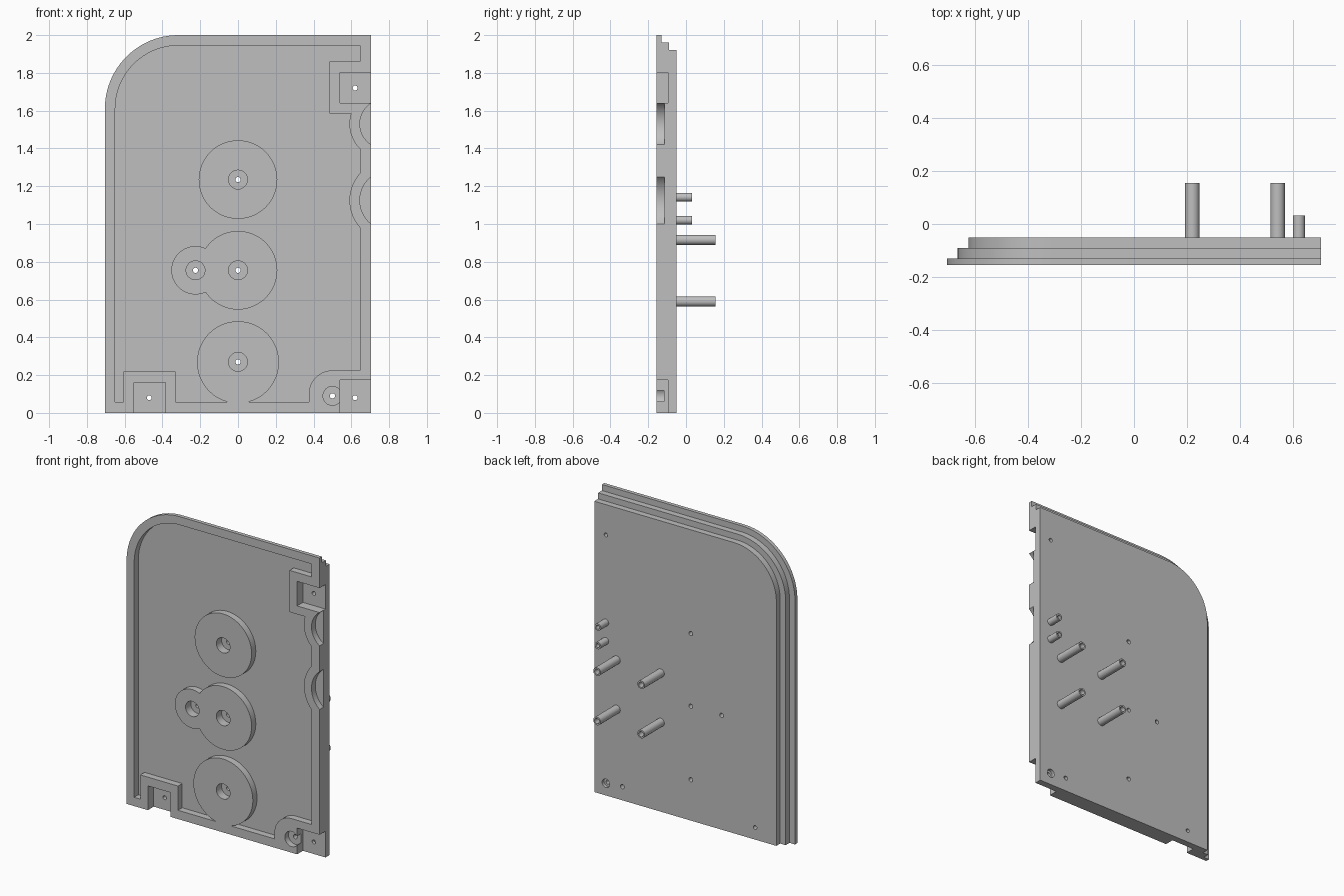
import bpy, bmesh
from math import sin, cos, pi, radians

cube = bpy.data.objects.get("Cube")
if cube:
    bpy.data.objects.remove(cube, do_unlink=True)

grey = bpy.data.materials.new("plain grey")
grey.use_nodes = True
COLOUR = (0.52, 0.52, 0.52, 1)
grey.diffuse_color = COLOUR
grey.node_tree.nodes["Principled BSDF"].inputs["Base Color"].default_value = COLOUR

FRONT, BACK = -0.155, -0.05


def loft(name, rings):
    """Closed solid through matching rings of 3D points."""
    bm = bmesh.new()
    loops = [[bm.verts.new(p) for p in ring] for ring in rings]
    n = len(loops[0])
    for a, b in zip(loops, loops[1:]):
        for i in range(n):
            j = (i + 1) % n
            bm.faces.new((a[i], a[j], b[j], b[i]))
    bm.faces.new(loops[0])
    bm.faces.new(loops[-1])
    bmesh.ops.recalc_face_normals(bm, faces=bm.faces)
    mesh = bpy.data.meshes.new(name)
    bm.to_mesh(mesh)
    bm.free()
    mesh.materials.append(grey)
    ob = bpy.data.objects.new(name, mesh)
    bpy.context.collection.objects.link(ob)
    return ob


def prism(name, outline, y0, y1):
    return loft(name, [[(x, y, z) for x, z in outline] for y in (y0, y1)])


def arc(x, z, r, start=0, end=360, steps=48):
    count = steps if end - start == 360 else steps + 1
    angles = [radians(start + (end - start) * i / steps) for i in range(count)]
    return [(x + r * cos(a), z + r * sin(a)) for a in angles]


def box(x0, x1, z0, z1):
    return [(x0, z0), (x1, z0), (x1, z1), (x0, z1)]


def sheet(left, right, bottom, top, r):
    """Rectangle with its upper -x corner rounded."""
    return [(left, bottom), (right, bottom), (right, top)] + arc(left + r, top - r, r, 90, 180, 24)


def combine(target, tool, operation):
    mod = target.modifiers.new("combine", 'BOOLEAN')
    mod.object, mod.operation, mod.solver = tool, operation, 'EXACT'
    bpy.context.view_layer.objects.active = target
    bpy.ops.object.modifier_apply(modifier=mod.name)
    bpy.data.objects.remove(tool, do_unlink=True)


def cut(target, outline, y0, y1):
    combine(target, prism("cutter", outline, y0, y1), 'DIFFERENCE')


# Panel: three layers stepping inwards along the rounded side and the top
panel = prism("panel", sheet(-0.705, 0.705, 0, 2, 0.39), FRONT, -0.13)
for inset, y0, y1 in ((0.04, -0.13, -0.09), (0.08, -0.09, BACK)):
    layer = prism("layer", sheet(-0.705 + inset, 0.705, 0, 2 - inset, 0.39 - inset), y0, y1)
    combine(panel, layer, 'UNION')

# Shallow front cavity, with the raised bosses left standing
cavity = prism("cavity", sheet(-0.65, 0.645, 0.058, 1.945, 0.335), -0.2, -0.111)
bosses = [
    arc(0, 1.235, 0.208), arc(0, 0.755, 0.208), arc(-0.225, 0.755, 0.128),
    arc(0, 0.268, 0.217),
    box(-0.605, -0.33, -0.1, 0.218), box(0.485, 0.8, 1.585, 1.86),
    arc(0.775, 1.53, 0.185), arc(0.805, 1.125, 0.215),
    [(0.8, -0.1), (0.8, 0.225)] + arc(0.5, 0.1, 0.125, 90, 180, 16) + [(0.375, -0.1)],
]
for outline in bosses:
    cut(cavity, outline, -0.3, 0)
combine(panel, cavity, 'DIFFERENCE')

# Corner pockets and curved finger recesses
for outline in (box(-0.55, -0.385, -0.1, 0.16), box(0.54, 0.8, -0.1, 0.173),
                box(0.54, 0.8, 1.64, 1.802)):
    cut(panel, outline, -0.2, -0.094)
for outline in (arc(0.775, 1.53, 0.13), arc(0.805, 1.125, 0.16)):
    cut(panel, outline, -0.2, -0.115)

# Counterbores and screw holes
for x, z, floor in ((0, 1.235, -0.1), (0, 0.755, -0.1), (0, 0.27, -0.1),
                    (-0.225, 0.755, -0.1), (0.5, 0.09, -0.116)):
    cut(panel, arc(x, z, 0.05, steps=32), -0.2, floor)
    cut(panel, arc(x, z, 0.014, steps=20), -0.2, 0)
for x, z in ((-0.47, 0.08), (0.62, 0.08), (0.62, 1.72)):
    cut(panel, arc(x, z, 0.013, steps=20), -0.2, 0)
cut(panel, arc(0.62, 0.08, 0.028, steps=24), -0.07, 0)


# Hollow posts on the back
def post(name, x, z, outer, inner, tip):
    profile = ((outer, BACK - 0.01), (outer, tip), (inner, tip), (inner, BACK + 0.001))
    return loft(name, [[(px, y, pz) for px, pz in arc(x, z, r, steps=28)] for r, y in profile])


parts = [panel]
for x in (0.22, 0.542):
    for z in (0.59, 0.916):
        parts.append(post("tall_post", x, z, 0.027, 0.017, 0.155))
for z in (1.02, 1.142):
    parts.append(post("short_post", 0.622, z, 0.023, 0.013, 0.033))

# Smooth curves, sharp edges
bpy.ops.object.select_all(action='DESELECT')
for ob in parts:
    ob.select_set(True)
bpy.context.view_layer.objects.active = panel
bpy.ops.object.shade_smooth_by_angle(angle=radians(30))
